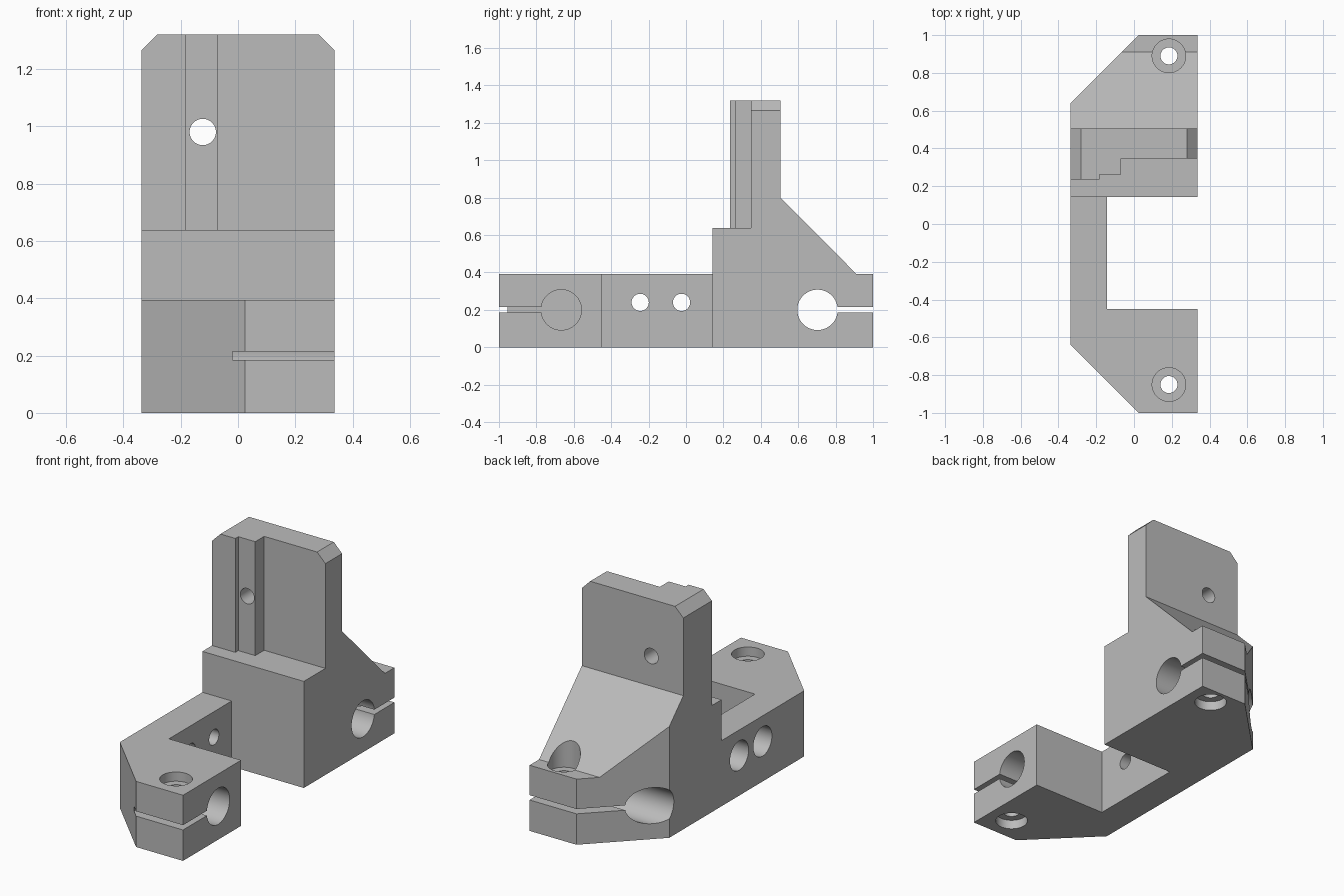
import bpy, bmesh, math

if "Cube" in bpy.data.objects:
    bpy.data.objects.remove(bpy.data.objects["Cube"], do_unlink=True)

grey = bpy.data.materials.new("plain grey")
grey.use_nodes = True
grey.diffuse_color = (0.5, 0.5, 0.5, 1)
grey.node_tree.nodes["Principled BSDF"].inputs["Base Color"].default_value = (0.5, 0.5, 0.5, 1)

PLACE = {
    "x": lambda u, v, w: (w, u, v),
    "y": lambda u, v, w: (u, w, v),
    "z": lambda u, v, w: (u, v, w),
}


def prism(name, outline, axis, lo, hi):
    """Extrude a flat outline along one axis."""
    bm = bmesh.new()
    face = bm.faces.new([bm.verts.new(PLACE[axis](u, v, lo)) for u, v in outline])
    out = bmesh.ops.extrude_face_region(bm, geom=[face])
    moved = [g for g in out["geom"] if isinstance(g, bmesh.types.BMVert)]
    bmesh.ops.translate(bm, verts=moved, vec=PLACE[axis](0, 0, hi - lo))
    bmesh.ops.recalc_face_normals(bm, faces=bm.faces)
    mesh = bpy.data.meshes.new(name)
    bm.to_mesh(mesh)
    bm.free()
    mesh.materials.append(grey)
    obj = bpy.data.objects.new(name, mesh)
    bpy.context.collection.objects.link(obj)
    return obj


def rect(u0, v0, u1, v1):
    return [(u0, v0), (u1, v0), (u1, v1), (u0, v1)]


def circle(u, v, r, n=48):
    return [(u + r * math.cos(math.tau * i / n), v + r * math.sin(math.tau * i / n))
            for i in range(n)]


W, TOP, H = 0.336, 1.32, 0.393

# Bracket body from its side profile
body = prism("bracket_body", [
    (-1, 0), (1, 0), (1, H), (0.91, H), (0.505, 0.8), (0.505, TOP),
    (0.235, TOP), (0.235, 0.638), (0.143, 0.638), (0.143, H), (-1, H)], "x", -W, W)


def cut(outline, axis, lo, hi):
    """Subtract a prism from the body."""
    cutter = prism("cutter", outline, axis, lo, hi)
    cutter.hide_render = True
    mod = body.modifiers.new("cut", "BOOLEAN")
    mod.operation = "DIFFERENCE"
    mod.solver = "EXACT"
    mod.object = cutter
    bpy.ops.object.modifier_apply(modifier=mod.name)
    bpy.data.objects.remove(cutter, do_unlink=True)


bpy.ops.object.select_all(action="DESELECT")
bpy.context.view_layer.objects.active = body
body.select_set(True)

# Gap beside the arm
cut(rect(-0.142, -0.45, 1, 0.143), "z", -1, 2)

# Slanted corners of both ends, and the tower's clipped top corners
for s in (-1, 1):
    cut([(0.025 + 0.1, s * 1.1), (-W - 0.1, s * 0.538), (-W - 0.1, s * 1.1)], "z", -1, 2)
    cut([(s * (W + 0.1), TOP - 0.155), (s * (W - 0.155), TOP + 0.1),
         (s * (W + 0.1), TOP + 0.1)], "y", 0, 1)

# Steps in the tower front
cut(rect(-0.182, 0.1, 1, 0.263), "z", 0.638, 2)
cut(rect(-0.07, 0.2, 1, 0.347), "z", 0.638, 2)

# Rod bores and clamp slots: blind at the front, through at the back
for y, s, start in ((-0.667, -1, -0.02), (0.703, 1, -1)):
    cut(circle(y, 0.2, 0.108, 64), "x", start, 1)
    cut(rect(y, 0.185, s * 1.2, 0.214), "x", start, 1)

# Clamp screw holes with recesses above and below
for y in (-0.85, 0.89):
    cut(circle(0.185, y, 0.045), "z", -1, 1)
    cut(circle(0.185, y, 0.089), "z", H - 0.055, 1)
    cut(circle(0.185, y, 0.089), "z", -1, 0.055)

# Arm screw holes with recesses on the outer side
for y in (-0.245, -0.024):
    cut(circle(y, 0.24, 0.046), "x", -1, 0)
    cut(circle(y, 0.24, 0.088), "x", -1, -0.22)

# Tower hole
cut(circle(-0.123, 0.98, 0.046), "y", 0, 1)

bpy.ops.object.shade_smooth_by_angle(angle=math.radians(25))
